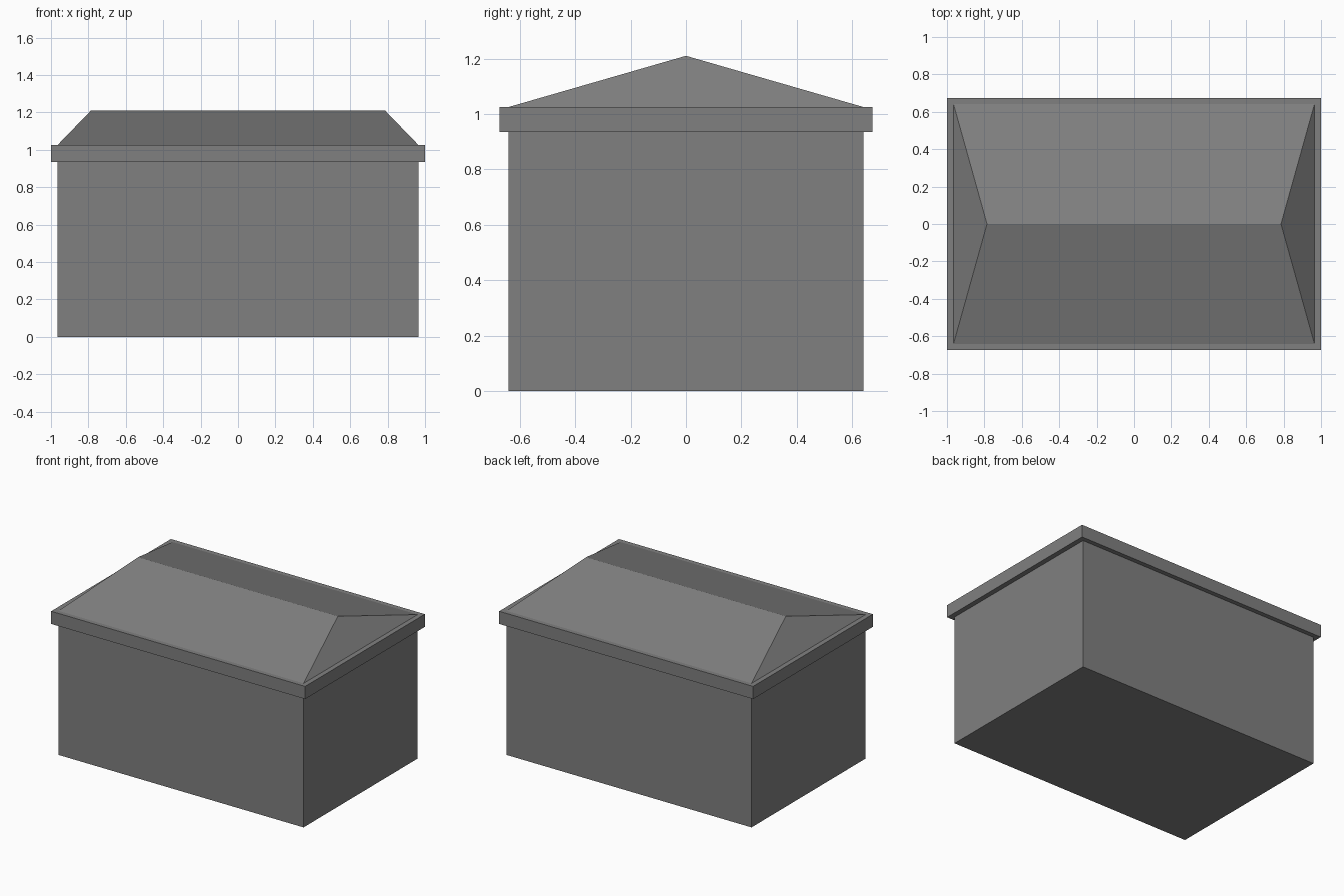
import bpy
import bmesh

cube = bpy.data.objects.get("Cube")
if cube:
    bpy.data.objects.remove(cube, do_unlink=True)

grey = bpy.data.materials.new("plain grey")
grey.use_nodes = True
COLOUR = (0.216, 0.216, 0.216, 1)
grey.diffuse_color = COLOUR
grey.node_tree.nodes["Principled BSDF"].inputs["Base Color"].default_value = COLOUR


def block(name, half_x, half_y, bottom, top):
    """Rectangular block, returned with its bmesh still open for shaping."""
    bm = bmesh.new()
    bmesh.ops.create_cube(bm, size=2)
    for v in bm.verts:
        v.co.x *= half_x
        v.co.y *= half_y
        v.co.z = top if v.co.z > 0 else bottom
    return name, bm


def finish(part):
    name, bm = part
    bmesh.ops.recalc_face_normals(bm, faces=bm.faces[:])
    mesh = bpy.data.meshes.new(name)
    bm.to_mesh(mesh)
    bm.free()
    mesh.materials.append(grey)
    obj = bpy.data.objects.new(name, mesh)
    bpy.context.collection.objects.link(obj)


WALL_X, WALL_Y = 0.965, 0.641
WALL_TOP, EAVES_TOP, RIDGE = 0.935, 1.025, 1.21

# Walls and overhanging eaves band
finish(block("walls", WALL_X, WALL_Y, 0, WALL_TOP))
finish(block("eaves_band", 1.0, 0.673, WALL_TOP, EAVES_TOP))

# Hipped roof: the top of a block drawn in to a short ridge
roof = block("hipped_roof", WALL_X, WALL_Y, EAVES_TOP, RIDGE)
for v in roof[1].verts:
    if v.co.z > EAVES_TOP + 0.01:
        v.co.y = 0
        v.co.x = 0.786 if v.co.x > 0 else -0.786
bmesh.ops.remove_doubles(roof[1], verts=roof[1].verts[:], dist=0.001)
finish(roof)
